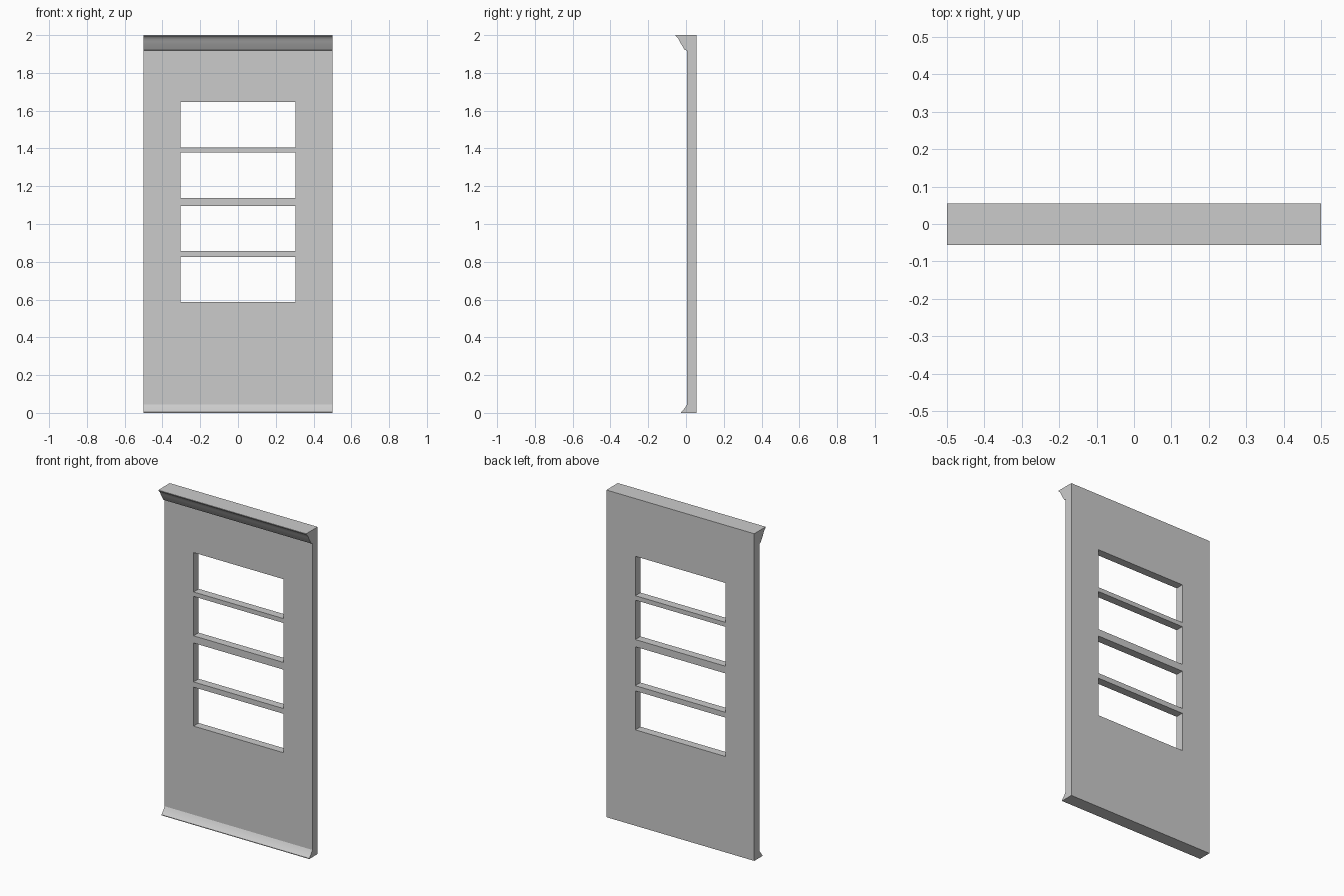
import bpy, bmesh

cube = bpy.data.objects.get("Cube")
if cube:
    bpy.data.objects.remove(cube, do_unlink=True)

grey = bpy.data.materials.new("plain grey")
grey.use_nodes = True
colour = (0.6, 0.6, 0.6, 1)
grey.diffuse_color = colour
grey.node_tree.nodes["Principled BSDF"].inputs["Base Color"].default_value = colour

HALF_WIDTH, FRONT, BACK = 0.5, 0.005, 0.055


def finish(name, bm):
    bmesh.ops.recalc_face_normals(bm, faces=bm.faces)
    mesh = bpy.data.meshes.new(name)
    bm.to_mesh(mesh)
    bm.free()
    mesh.materials.append(grey)
    obj = bpy.data.objects.new(name, mesh)
    bpy.context.collection.objects.link(obj)
    return obj


def moulding(name, profile):
    """Sweep a (y, z) profile across the full width of the panel."""
    bm = bmesh.new()
    face = bm.faces.new([bm.verts.new((-HALF_WIDTH, y, z)) for y, z in profile])
    swept = bmesh.ops.extrude_face_region(bm, geom=[face])["geom"]
    moved = [v for v in swept if isinstance(v, bmesh.types.BMVert)]
    bmesh.ops.translate(bm, verts=moved, vec=(2 * HALF_WIDTH, 0, 0))
    obj = finish(name, bm)
    bpy.ops.object.select_all(action="DESELECT")
    obj.select_set(True)
    bpy.context.view_layer.objects.active = obj
    bpy.ops.object.shade_smooth_by_angle(angle=0.6)


# Panel with four openings: a grid of cells, every second middle cell left open
columns = [-HALF_WIDTH, -0.304, 0.304, HALF_WIDTH]
rows = [0, 0.586, 0.824, 0.856, 1.094, 1.138, 1.379, 1.406, 1.647, 2]
bm = bmesh.new()
grid = [[bm.verts.new((x, FRONT, z)) for x in columns] for z in rows]
for r in range(len(rows) - 1):
    for c in range(len(columns) - 1):
        if c == 1 and r % 2 == 1:
            continue
        bm.faces.new((grid[r][c], grid[r][c + 1], grid[r + 1][c + 1], grid[r + 1][c]))
shell = bmesh.ops.extrude_face_region(bm, geom=bm.faces[:], use_keep_orig=True)["geom"]
back = [v for v in shell if isinstance(v, bmesh.types.BMVert)]
bmesh.ops.translate(bm, verts=back, vec=(0, BACK - FRONT, 0))
finish("panel", bm)

# Projecting cornice along the top
moulding("cornice", [
    (FRONT, 2), (-0.056, 2), (-0.056, 1.996), (-0.047, 1.989), (-0.039, 1.979),
    (-0.033, 1.966), (-0.024, 1.95), (-0.015, 1.935), (-0.006, 1.921), (FRONT, 1.919)])

# Flared skirting along the bottom
moulding("skirting", [
    (FRONT, 0), (-0.026, 0), (-0.026, 0.004), (-0.017, 0.013),
    (-0.008, 0.024), (-0.001, 0.034), (FRONT, 0.044)])
